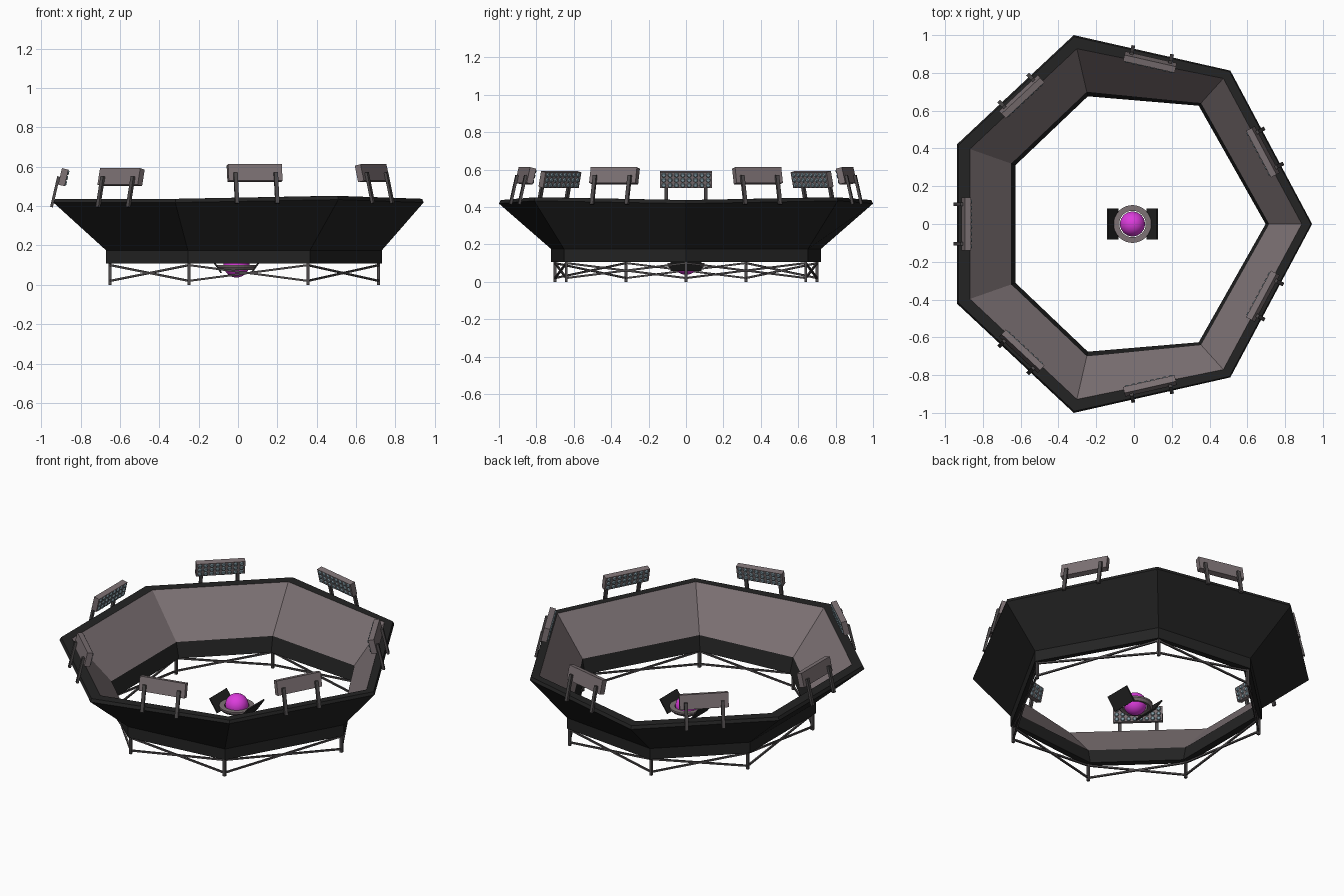
import bpy, bmesh, math
from mathutils import Vector, Matrix

if "Cube" in bpy.data.objects:
    bpy.data.objects.remove(bpy.data.objects["Cube"])


def mat(name, r, g, b):
    m = bpy.data.materials.new(name)
    m.diffuse_color = (r, g, b, 1)
    m.use_nodes = True
    m.node_tree.nodes["Principled BSDF"].inputs["Base Color"].default_value = m.diffuse_color
    return m


BLACK = mat("near_black", .017, .017, .017)
SEAT = mat("warm_grey", .205, .168, .176)
STEEL = mat("dark_steel", .075, .068, .07)
BULB = mat("lamp_blue_grey", .24, .34, .39)
PINK = mat("magenta", .72, .045, .72)


def finish(name, bm, *mats):
    bmesh.ops.recalc_face_normals(bm, faces=bm.faces[:])
    me = bpy.data.meshes.new(name)
    bm.to_mesh(me)
    bm.free()
    for m in mats:
        me.materials.append(m)
    ob = bpy.data.objects.new(name, me)
    bpy.context.collection.objects.link(ob)
    return ob


def frame(x, y, z, origin):
    return Matrix.Translation(origin) @ Matrix((x, y, z)).transposed().to_4x4()


def box(bm, m, size, at=(0, 0, 0)):
    bmesh.ops.create_cube(bm, size=1, matrix=m @ Matrix.Translation(at) @ Matrix.Diagonal((*size, 1)))


def bar(bm, a, b, w):
    a, b = Vector(a), Vector(b)
    z = (b - a).normalized()
    x = z.orthogonal().normalized() if abs(z.z) > .9 else z.cross(Vector((0, 0, 1))).normalized()
    box(bm, frame(x, z.cross(x), z, (a + b) / 2), (w, w, (b - a).length))


# Seven-sided plans: upper rim and lower ring, mirrored across y
def plan(half):
    return [Vector((x, y, 0)) for x, y in half] + [Vector((x, -y, 0)) for x, y in half[:0:-1]]


RIM = plan([(.943, 0), (.51, .812), (-.319, 1), (-.938, .421)])
LOW = plan([(.715, 0), (.355, .64), (-.25, .70), (-.65, .32)])

# Bowl: closed profile (blend between plans, height) swept round the plan
profile = [(.07, .107), (.07, .175), (1, .418), (.97, .437), (.76, .437), (0, .20), (-.08, .107)]
bm = bmesh.new()
rings = []
for t, z in profile:
    rings.append([])
    for i in range(7):
        p = LOW[i].lerp(RIM[i], t)
        p.z = z + (.015 if z > .4 and i in (1, 6) else 0)
        rings[-1].append(bm.verts.new(p))
for k in range(len(rings)):
    a, b = rings[k], rings[(k + 1) % len(rings)]
    for i in range(7):
        j = (i + 1) % 7
        f = bm.faces.new((a[i], a[j], b[j], b[i]))
        f.material_index = 1 if k == 4 else 0
finish("stadium_bowl", bm, BLACK, SEAT)

# Support posts and crossed braces below the bowl
bm = bmesh.new()
up = Vector((0, 0, 1))
for i in range(7):
    p, q = LOW[i], LOW[(i + 1) % 7]
    box(bm, Matrix.Translation(p + up * .055), (.015, .015, .11))
    bar(bm, p + up * .02, q + up * .1, .01)
    bar(bm, p + up * .1, q + up * .02, .01)
finish("support_truss", bm, STEEL)

# Floodlights: one on each rim edge, leaning inward
lean = math.radians(13)
for i in range(7):
    p, q = RIM[i], RIM[(i + 1) % 7]
    mid = (p + q) / 2
    side = (q - p).normalized()
    inward = Vector((-side.y, side.x, 0))
    tall = up * math.cos(lean) + inward * math.sin(lean)
    face = side.cross(tall)
    if face.dot(inward) < 0:
        face = -face
    lift = .02 if mid.x > 0 else 0
    m = frame(side, face, tall, mid + inward * .05 + up * (.547 + lift))
    bm = bmesh.new()
    box(bm, m, (.28, .034, .086))
    finish("floodlight_panel_%d" % i, bm, SEAT)
    bm = bmesh.new()
    for s in (-.105, .105):
        box(bm, m, (.02, .014, .16), (s, -.024, -.082))
    finish("floodlight_posts_%d" % i, bm, STEEL)
    bm = bmesh.new()
    for c in range(8):
        for r in range(3):
            at = Matrix.Translation(((c - 3.5) * .034, .02, (r - 1) * .028))
            bmesh.ops.create_cone(bm, cap_ends=True, segments=8, radius1=.0135, radius2=.009,
                                  depth=.008, matrix=m @ at @ Matrix.Rotation(-math.pi / 2, 4, 'X'))
    finish("floodlight_bulbs_%d" % i, bm, BULB)

# Centre piece: glowing ball, ring and two upturned plates
CX = -.008
bm = bmesh.new()
bmesh.ops.create_uvsphere(bm, u_segments=32, v_segments=16, radius=.066,
                          matrix=Matrix.Translation((CX, 0, .103)))
for f in bm.faces:
    f.smooth = True
finish("centre_ball", bm, PINK)

bm = bmesh.new()
N = 32
section = [(.07, .08), (.088, .075), (.1, .09), (.1, .1), (.07, .1)]
loops = [[bm.verts.new((CX + r * math.cos(2 * math.pi * k / N), r * math.sin(2 * math.pi * k / N), z))
          for r, z in section] for k in range(N)]
for k in range(N):
    a, b = loops[k], loops[(k + 1) % N]
    for s in range(5):
        bm.faces.new((a[s], a[(s + 1) % 5], b[(s + 1) % 5], b[s]))
finish("centre_ring", bm, SEAT)

for name, s in (("left_plate", -1), ("right_plate", 1)):
    bm = bmesh.new()
    z = Vector((s * .055, 0, .08)).normalized()
    y = Vector((0, 1, 0))
    box(bm, frame(y.cross(z), y, z, (CX + s * .104, 0, .1)), (.008, .166, .095))
    finish(name, bm, BLACK)
